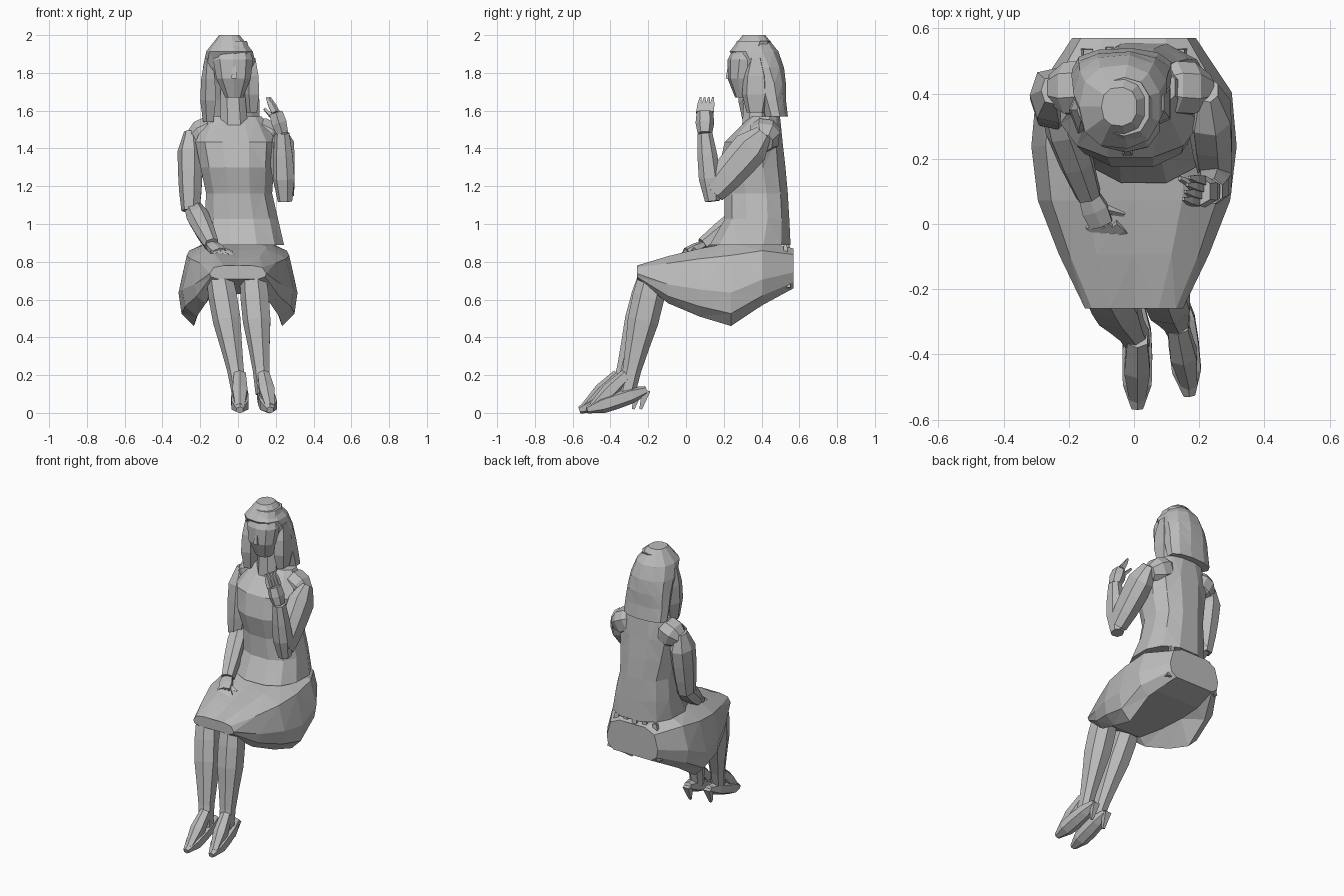
import bpy, bmesh, math
from mathutils import Vector

cube = bpy.data.objects.get("Cube")
if cube:
    bpy.data.objects.remove(cube, do_unlink=True)

grey = bpy.data.materials.new("plain grey")
grey.use_nodes = True
colour = (.5, .5, .5, 1)
grey.diffuse_color = colour
grey.node_tree.nodes["Principled BSDF"].inputs["Base Color"].default_value = colour


def loft(name, rings):
    """Skin a list of equal point rings into a closed faceted solid."""
    bm = bmesh.new()
    loops = [[bm.verts.new(point) for point in ring] for ring in rings]
    count = len(loops[0])
    for lower, upper in zip(loops, loops[1:]):
        for i in range(count):
            j = (i + 1) % count
            bm.faces.new((lower[i], lower[j], upper[j], upper[i]))
    bm.faces.new(loops[0][::-1])
    bm.faces.new(loops[-1])
    bmesh.ops.triangulate(bm, faces=bm.faces[:])
    bmesh.ops.recalc_face_normals(bm, faces=bm.faces[:])
    mesh = bpy.data.meshes.new(name)
    bm.to_mesh(mesh)
    bm.free()
    mesh.materials.append(grey)
    obj = bpy.data.objects.new(name, mesh)
    bpy.context.collection.objects.link(obj)


def sample(keys, t):
    """Read evenly spaced keys at a fraction t of their span."""
    place = t * (len(keys) - 1)
    i = min(int(place), len(keys) - 2)
    return keys[i] + (keys[i + 1] - keys[i]) * (place - i)


def fractions(keys):
    return [i / (len(keys) - 1) for i in range(len(keys))]


def circle(sides):
    """Unit directions around a slightly squared circle."""
    for i in range(sides):
        angle = math.tau * (i + .5) / sides
        yield [math.copysign(abs(v) ** .85, v) for v in (math.cos(angle), math.sin(angle))]


def stack(name, bottom, top, middle, width, front, back, sides=12):
    """Horizontal rings between two heights, shaped by their half widths."""
    rings = []
    for t in fractions(width):
        near, far = sample(front, t), sample(back, t)
        centre = Vector((sample(middle, t), (near + far) / 2, sample((bottom, top), t)))
        rings.append([centre + Vector((c * sample(width, t), s * (far - near) / 2, 0))
                      for c, s in circle(sides)])
    loft(name, rings)


def tube(name, start, end, radii, depth=1, sides=6):
    """Straight limb whose radius follows the keys; depth widens it front to back."""
    start, end = Vector(start), Vector(end)
    along = (end - start).normalized()
    across = (Vector((1, 0, 0)) - along * along.x).normalized()
    through = along.cross(across) * depth
    loft(name, [[start.lerp(end, t) + (across * c + through * s) * sample(radii, t)
                 for c, s in circle(sides)] for t in fractions(radii)])


# Jacket body, neck and head
stack("jacket", bottom=.89, top=1.57, middle=(.03, 0, -.02),
      width=(.22, .2, .18, .2, .22, .15),
      front=(.12, .2, .2, .17, .2, .34), back=(.56, .54, .5))
stack("neck", bottom=1.5, top=1.75, middle=(-.02, -.03), width=(.08, .065),
      front=(.29, .31), back=(.45, .43), sides=8)
stack("head", bottom=1.67, top=1.97, middle=(-.02, -.03), width=(.05, .095, .11, .08),
      front=(.26, .22, .22, .27), back=(.36, .45), sides=10)
tube("nose", start=(-.02, .23, 1.84), end=(-.02, .225, 1.77), radii=(.01, .02), sides=4)

# Hair cap with long back and side locks
stack("hair", bottom=1.57, top=2, middle=(-.035, -.045), sides=11,
      width=(.155, .155, .15, .145, .125, .055),
      front=(.41, .38, .34, .28, .23, .3), back=(.54, .53, .53, .52, .49, .42))
for name, x, y, low in (("right_lock", -.155, .35, 1.54), ("left_lock", .075, .37, 1.59)):
    tube(name, start=(x, y, 1.88), end=(x, y, low), radii=(.02, .04, .045, .03),
         depth=1.7, sides=5)

# Skirt draped over the thighs, with hems hanging at both sides
widths = (.19, .3, .315, .295, .23, .15)
tops = (.87, .91, .9, .87, .83, .78)
hems = (.66, .57, .46, .51, .58, .71)
skirt = []
for t, width, top, hem in zip(fractions(widths), widths, tops, hems):
    y = sample((.57, -.26), t)
    outline = [(.55, max(hem, .63)), (.74, hem)]
    outline += [(k, sample((hem, top), rise))
                for k, rise in ((.95, .15), (1, .4), (.86, .85), (.5, 1))]
    left = [(width * k, y, z) for k, z in outline]
    right = [(-x, y, z) for x, y, z in reversed(left)]
    skirt.append(left + [(0, y, top - .01)] + right)
loft("skirt", skirt)

# Pleats fanning out below the jacket at the back
for i in range(5):
    x = (i - 2) * .07
    back = .55 - abs(x) * .1
    tube("skirt_pleat", start=(x, back - .01, .89), end=(x * 1.2, back, .66),
         radii=(.02, .04), depth=.6, sides=4)

# Legs and high heeled shoes
for side, knee, ankle, toe, step in (("right", -.1, .01, .01, 0), ("left", .08, .135, .17, .04)):
    tube(side + "_leg", start=(knee, -.17, .74), end=(ankle, step - .355, .1),
         radii=(.07, .078, .076, .06, .046, .042), depth=1.1, sides=7)
    tube(side + "_instep", start=(ankle, step - .355, .2), end=(toe, step - .53, .03),
         radii=(.035, .045, .028))
    heel = step - .25
    tube(side + "_shoe", start=(ankle, heel, .12), end=(toe, step - .565, .015),
         radii=(.025, .048, .052, .05, .02), depth=.9)
    tube(side + "_heel", start=(ankle, heel, .12), end=(ankle, heel - .03, .02),
         radii=(.03, .01), sides=4)


def hand(side, wrist, knuckles, tip, spread, thumb_tip, depth):
    """Palm, four fingers fanned along the spread direction, and a thumb."""
    tube(side + "_hand", wrist, knuckles, radii=(.035, .045, .04), depth=depth)
    for i in range(4):
        shift = spread * (i - 1.5)
        tube(side + "_finger", knuckles + shift, tip + shift,
             radii=(.018, .016, .006), sides=4)
    tube(side + "_thumb", wrist.lerp(knuckles, .4), thumb_tip, radii=(.018, .008), sides=4)


def sleeve(side, neck, shoulder, elbow, wrist, cuff, depth):
    """Rounded shoulder, upper arm and forearm overlapping at the elbow."""
    tube(side + "_shoulder", neck, shoulder, radii=(.05, .085, .085, .05), sides=8)
    tube(side + "_upper_arm", shoulder + Vector((0, 0, .05)), elbow,
         radii=(.035, .07, .068, .062, .05), depth=depth, sides=7)
    tube(side + "_forearm", elbow + cuff, wrist, radii=(.04, .06, .054, .04), sides=7)


# Right arm resting on the lap
wrist = Vector((-.14, .09, .89))
sleeve("right", neck=Vector((-.1, .42, 1.51)), shoulder=Vector((-.25, .41, 1.44)),
       elbow=Vector((-.25, .35, 1.07)), wrist=wrist, cuff=Vector((0, .04, .04)), depth=1.25)
hand("right", wrist, knuckles=Vector((-.1, 0, .85)), tip=Vector((-.05, -.04, .82)),
     spread=Vector((.025, 0, 0)), thumb_tip=Vector((-.03, .03, .85)), depth=.6)

# Left arm raised in front of the shoulder
wrist = Vector((.235, .1, 1.48))
sleeve("left", neck=Vector((.06, .42, 1.51)), shoulder=Vector((.225, .41, 1.43)),
       elbow=Vector((.25, .14, 1.17)), wrist=wrist, cuff=Vector((0, 0, -.05)), depth=1.4)
hand("left", wrist, knuckles=Vector((.2, .1, 1.59)), tip=Vector((.16, .11, 1.67)),
     spread=Vector((.006, .022, 0)), thumb_tip=Vector((.14, .14, 1.61)), depth=1.1)
